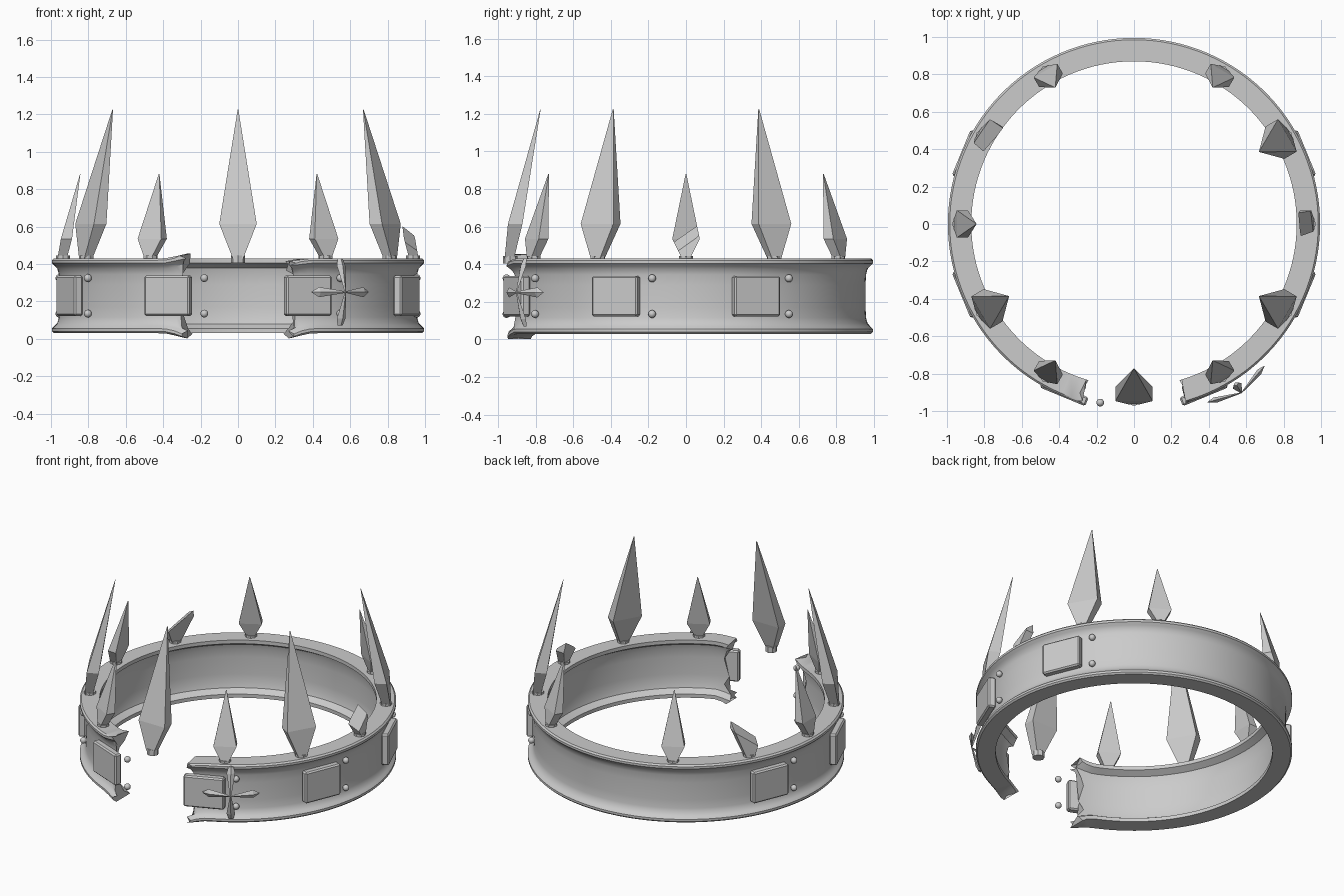
import bpy, bmesh
from math import radians, sin, cos, pi
from mathutils import Vector, Matrix

cube = bpy.data.objects.get("Cube")
if cube:
    bpy.data.objects.remove(cube)

metal = bpy.data.materials.new("grey_metal")
metal.use_nodes = True
grey = (0.6, 0.6, 0.6, 1)
metal.diffuse_color = grey
metal.node_tree.nodes["Principled BSDF"].inputs["Base Color"].default_value = grey


def finish(bm, name, smooth=False, angle=0, radius=0):
    """Turn a bmesh (local x = outward) into an object placed around the ring."""
    bmesh.ops.recalc_face_normals(bm, faces=bm.faces)
    mesh = bpy.data.meshes.new(name)
    bm.to_mesh(mesh)
    bm.free()
    mesh.materials.append(metal)
    ob = bpy.data.objects.new(name, mesh)
    bpy.context.collection.objects.link(ob)
    a = radians(angle)
    ob.location = (radius * cos(a), radius * sin(a), 0)
    ob.rotation_euler.z = a
    if smooth:
        bpy.ops.object.select_all(action='DESELECT')
        ob.select_set(True)
        bpy.context.view_layer.objects.active = ob
        bpy.ops.object.shade_smooth_by_angle(angle=radians(35))
    return ob


def loft(bm, rings):
    """Skin a list of equally sized point rings and cap both ends."""
    loops = [[bm.verts.new(p) for p in ring] for ring in rings]
    n = len(loops[0])
    for a, b in zip(loops, loops[1:]):
        for i in range(n):
            j = (i + 1) % n
            bm.faces.new((a[i], a[j], b[j], b[i]))
    bm.faces.new(loops[0])
    bm.faces.new(loops[-1][::-1])


# Flanged band, open at the front with torn, bent ends
half = [(0.87, 0.43), (0.985, 0.43), (0.995, 0.42), (0.995, 0.405),
        (0.98, 0.39), (0.966, 0.375), (0.958, 0.345), (0.955, 0.29)]
inner = [(0.925, 0.29), (0.922, 0.345), (0.912, 0.38), (0.87, 0.405)]
flip = lambda pts: [(r, 0.46 - z) for r, z in reversed(pts)]
profile = half + flip(half) + flip(inner) + inner
STEPS = 112
GAP = 17
rings = []
for s in range(STEPS + 1):
    t = s / STEPS
    deg = -90 + GAP + t * (360 - 2 * GAP)
    from_end = min(t, 1 - t) * (360 - 2 * GAP)
    bend = max(0, 1 - from_end / 7) ** 1.5
    ring = []
    for k, (r, z) in enumerate(profile):
        a = deg
        if s in (0, STEPS):
            a += (1 if s else -1) * (1.2 * sin(k * 2.4) - (2 if 0.1 < z < 0.36 else 0))
        if z > 0.37:
            z += bend * (0.025 if t > 0.5 else -0.015)
        elif z < 0.09:
            z -= bend * 0.028
        ring.append((r * cos(radians(a)), r * sin(radians(a)), z))
    rings.append(ring)
bm = bmesh.new()
loft(bm, rings)
finish(bm, "band", True)


# Spikes: flat blades leaning inward, each on a small collar
def spike(name, angle, wide, waist, top, tip_in, cut=None):
    bm = bmesh.new()

    def rect(x0, x1, w, z):
        return [(x0, -w, z), (x1, -w, z), (x1, w, z), (x0, w, z)]
    loft(bm, [rect(-0.02, 0.03, wide * 0.28, 0.43),
              rect(-0.065 * wide * 10, 0.012, wide, waist),
              rect(-tip_in - 0.002, -tip_in, 0.002, top)])
    if cut:
        point, normal = cut
        geom = bm.verts[:] + bm.edges[:] + bm.faces[:]
        res = bmesh.ops.bisect_plane(bm, geom=geom, plane_co=point,
                                     plane_no=normal, clear_outer=True)
        rim = [e for e in res["geom_cut"] if isinstance(e, bmesh.types.BMEdge)]
        bmesh.ops.edgeloop_fill(bm, edges=rim)
    finish(bm, name, False, angle, 0.935)
    bm = bmesh.new()
    bmesh.ops.create_cone(bm, cap_ends=True, segments=8, radius1=0.038, radius2=0.038,
                          depth=0.04, matrix=Matrix.Translation((0, 0, 0.425)))
    finish(bm, name + "_collar", False, angle, 0.935)


for angle in (-90, -30, 30, 210):
    spike("tall_spike", angle, 0.1, 0.615, 1.225, 0.16)
for angle in (-60, 60, 120, 180, 240):
    spike("short_spike", angle, 0.073, 0.535, 0.88, 0.09)
spike("broken_short_spike", 0, 0.073, 0.535, 0.88, 0.09,
      ((-0.02, 0, 0.535), (0.9, -0.6, 1)))
spike("broken_tall_spike", 150, 0.1, 0.615, 1.225, 0.16,
      ((-0.02, 0, 0.56), (0.6, 0.7, 1)))

# Square plates, each followed by a pair of rivets
for angle in (-112.5, -67.5, -22.5, 22.5, 157.5, 202.5):
    bm = bmesh.new()
    bmesh.ops.create_cube(bm, size=1, matrix=Matrix.Translation((0, 0, 0.23))
                          @ Matrix.Diagonal((0.05, 0.262, 0.215, 1)))
    bmesh.ops.bevel(bm, geom=bm.edges[:], offset=0.009, segments=1, affect='EDGES')
    finish(bm, "plate", False, angle, 0.975)
    bm = bmesh.new()
    for z in (0.135, 0.325):
        bmesh.ops.create_uvsphere(bm, u_segments=12, v_segments=8, radius=0.021,
                                  matrix=Matrix.Translation((0, 0, z)))
    finish(bm, "rivets", True, angle + 11.8, 0.972)

# Four-armed star of slim darts, its centre standing proud of the band
bm = bmesh.new()
centre = Vector((0.06, 0, 0.25))
for k in range(4):
    side = Vector((0, cos(k * pi / 2), sin(k * pi / 2)))
    cross = Vector((0, -side.z, side.y))
    length = 0.18
    tip = centre + side * length + Vector((-0.055, 0, 0))

    def section(f, w):
        p = centre.lerp(tip, f)
        return [p + cross * w, p + Vector((w * 0.6, 0, 0)),
                p - cross * w, p - Vector((w * 0.6, 0, 0))]
    end = (1, 0.002) if k % 2 == 0 else (1, 0.016)
    loft(bm, [section(0, 0.004), section(0.78, 0.027), section(*end)])
finish(bm, "star_ornament", False, -57.5, 1.01)
